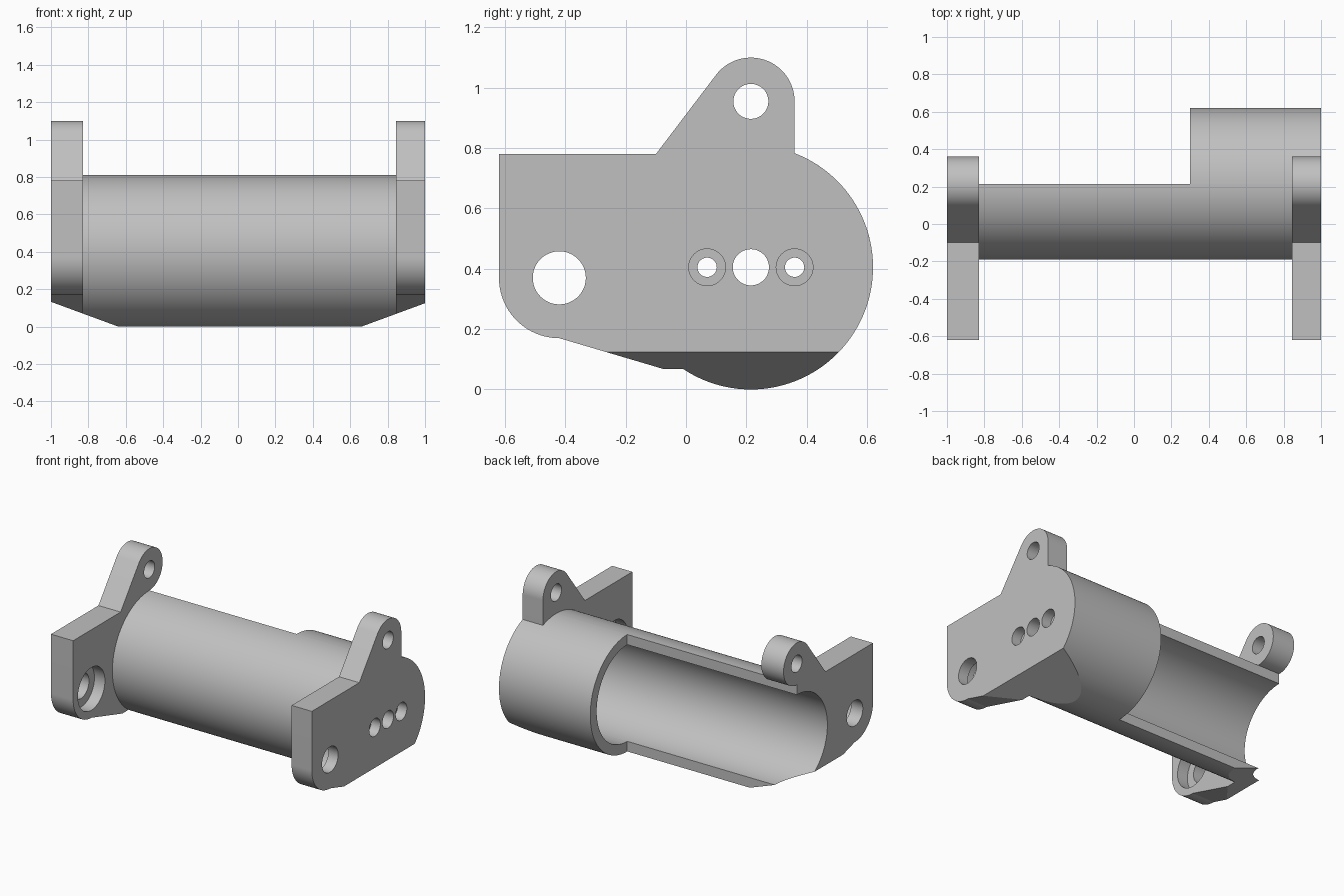
import bpy, bmesh, math
from math import cos, sin, radians
from mathutils import Matrix, Vector

if "Cube" in bpy.data.objects:
    bpy.data.objects.remove(bpy.data.objects["Cube"], do_unlink=True)

grey = bpy.data.materials.new("plain grey")
grey.use_nodes = True
colour = (0.53, 0.53, 0.53, 1)
grey.diffuse_color = colour
grey.node_tree.nodes["Principled BSDF"].inputs["Base Color"].default_value = colour

# Main dimensions, as (y, z) centres and radii
BORE, OUTER, INNER = (0.215, 0.405), 0.405, 0.335
LUG, LUG_R = (0.215, 0.955), 0.145
PIVOT, PIVOT_R = (-0.42, 0.37), 0.2
LEFT_IN, RIGHT_IN, STEP = 0.845, -0.83, 0.3


def arc(centre, r, start, end, step=3):
    n = max(2, round(abs(end - start) / step))
    angles = [radians(start + (end - start) * i / n) for i in range(n + 1)]
    return [(centre[0] + r * cos(a), centre[1] + r * sin(a)) for a in angles]


def extrude(name, profile, x0, x1):
    """Extrude a (y, z) profile along x."""
    bm = bmesh.new()
    face = bm.faces.new([bm.verts.new((x0, y, z)) for y, z in profile])
    out = bmesh.ops.extrude_face_region(bm, geom=[face])
    moved = [v for v in out["geom"] if isinstance(v, bmesh.types.BMVert)]
    bmesh.ops.translate(bm, verts=moved, vec=(x1 - x0, 0, 0))
    bmesh.ops.recalc_face_normals(bm, faces=bm.faces)
    mesh = bpy.data.meshes.new(name)
    bm.to_mesh(mesh)
    bm.free()
    mesh.materials.append(grey)
    obj = bpy.data.objects.new(name, mesh)
    bpy.context.collection.objects.link(obj)
    return obj


def hole(centre, r, x0, x1):
    return extrude("hole_cutter", arc(centre, r, 0, 352.5, 7.5), x0, x1)


def underside(side, start):
    """Wedge that slopes the underside up towards one end."""
    slope = 0.125 / 0.34
    bm = bmesh.new()
    bmesh.ops.create_cube(bm, size=2)
    bmesh.ops.scale(bm, verts=bm.verts, vec=(0.7, 1, 0.25))
    bmesh.ops.translate(bm, verts=bm.verts, vec=(0, 0, -0.25))
    bmesh.ops.rotate(bm, verts=bm.verts, matrix=Matrix.Rotation(-side * math.atan(slope), 3, 'Y'))
    bmesh.ops.translate(bm, verts=bm.verts, vec=Vector((start, 0, 0)))
    mesh = bpy.data.meshes.new("underside_cutter")
    bm.to_mesh(mesh)
    bm.free()
    mesh.materials.append(grey)
    obj = bpy.data.objects.new("underside_cutter", mesh)
    bpy.context.collection.objects.link(obj)
    return obj


def finish(obj, cutters):
    """Cut the part, then smooth its curved faces."""
    bpy.ops.object.select_all(action='DESELECT')
    bpy.context.view_layer.objects.active = obj
    obj.select_set(True)
    for cutter in cutters:
        cutter.hide_render = True
        mod = obj.modifiers.new("cut", 'BOOLEAN')
        mod.operation, mod.solver, mod.object = 'DIFFERENCE', 'EXACT', cutter
        bpy.ops.object.modifier_apply(modifier=mod.name)
        bpy.data.objects.remove(cutter, do_unlink=True)
    bpy.ops.object.shade_smooth_by_angle(angle=radians(12))


# Outline shared by both end plates
front_edge = arc(PIVOT, PIVOT_R, 270, 180) + [(-0.62, 0.78), (-0.10, 0.78)]
belly = [(0.0, 0.062), (-0.055, 0.062)]
TANGENT = 142.8

# Left end plate: closes the tube
left_outline = (front_edge + arc(LUG, LUG_R, TANGENT, 0)
                + arc(BORE, OUTER, 69, -122.1) + belly[1:])
left_plate = extrude("left_plate", left_outline, LEFT_IN, 1)
cuts = [hole(LUG, 0.058, 0.7, 1.2), hole(BORE, 0.06, 0.7, 1.2),
        hole(PIVOT, 0.088, 0.7, 1.2), hole(PIVOT, 0.148, 0.7, LEFT_IN + 0.08)]
for y in (0.07, 0.36):
    screw = (y, BORE[1])
    cuts += [hole(screw, 0.032, 0.7, 1.2), hole(screw, 0.061, 0.93, 1.2)]
finish(left_plate, cuts + [underside(1, 0.66)])

# Right end plate: the bore runs out through it
right_outline = (front_edge + arc(LUG, LUG_R, TANGENT, -90)
                 + arc(BORE, INNER, 90, 270) + arc(BORE, OUTER, 270, 237.9) + belly[1:])
right_plate = extrude("right_plate", right_outline, -1, RIGHT_IN)
finish(right_plate, [hole(LUG, 0.058, -1.2, -0.7), hole(PIVOT, 0.088, -1.2, -0.7),
                     hole(PIVOT, 0.148, RIGHT_IN - 0.08, -0.7), underside(-1, -0.64)])

# Half shell along the front, and the back half that closes the collar
front_shell = extrude("front_shell", arc(BORE, OUTER, 90, 270) + arc(BORE, INNER, 270, 90),
                      RIGHT_IN, LEFT_IN)
finish(front_shell, [underside(1, 0.66), underside(-1, -0.64)])
back_collar = extrude("back_collar", arc(BORE, OUTER, 90, -90) + arc(BORE, INNER, -90, 90),
                      STEP, LEFT_IN)
finish(back_collar, [underside(1, 0.66)])
